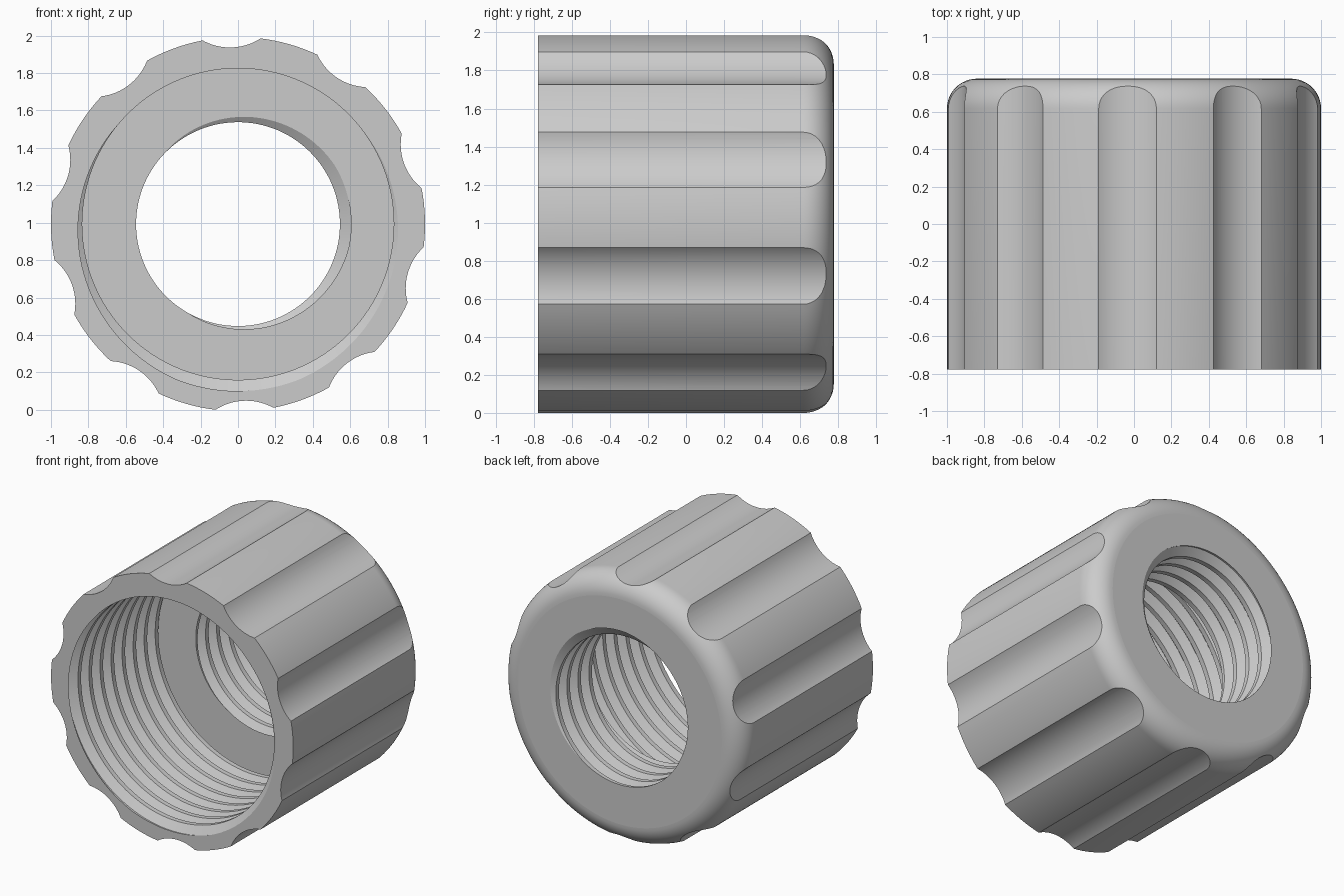
import bpy, bmesh, math
from mathutils import Matrix, Vector

if "Cube" in bpy.data.objects:
    bpy.data.objects.remove(bpy.data.objects["Cube"], do_unlink=True)

HALF = 0.777        # half the length along y
CZ = 0.9925         # height of the axis
SHOULDER = 0.28     # step between the wide and narrow bores
PITCH = 0.13
ALONG_Y = Matrix.Translation((0, 0, CZ)) @ Matrix.Rotation(-math.pi / 2, 4, 'X')


def make_object(name, bm):
    bmesh.ops.recalc_face_normals(bm, faces=bm.faces[:])
    mesh = bpy.data.meshes.new(name)
    bm.to_mesh(mesh)
    bm.free()
    obj = bpy.data.objects.new(name, mesh)
    bpy.context.collection.objects.link(obj)
    return obj


def make_body():
    """Solid cylinder with a rounded back rim."""
    bm = bmesh.new()
    bmesh.ops.create_cone(bm, cap_ends=True, segments=160, radius1=1, radius2=1,
                          depth=2 * HALF, matrix=ALONG_Y)
    rim = [e for e in bm.edges if all(v.co.y > 0 for v in e.verts)]
    bmesh.ops.bevel(bm, geom=rim, offset=0.16, segments=12, profile=0.5, affect='EDGES')
    return make_object("fluted_threaded_collar", bm)


def make_flutes():
    """Ten rods that carve the grip flutes."""
    bm = bmesh.new()
    for k in range(10):
        a = math.radians(20 + 36 * k)
        place = Matrix.Translation((1.245 * math.cos(a), 0, 1.245 * math.sin(a)))
        bmesh.ops.create_cone(bm, cap_ends=True, segments=96, radius1=0.3, radius2=0.3,
                              depth=2, matrix=place @ ALONG_Y)
    return make_object("flute_cutter", bm)


def make_thread(name, crest, root, start, end, y_ref, angle):
    """Right-handed threaded plug; the groove bottom meets y_ref at the given angle."""
    cols = 120
    profile = [(-0.06, root), (0.06, root), (0.36, crest), (0.64, crest)]
    first = math.floor((start - y_ref) / PITCH) - 2
    last = math.ceil((end - y_ref) / PITCH) + 3
    rows = [(y_ref + (k + f) * PITCH, r) for k in range(first, last) for f, r in profile]
    bm = bmesh.new()
    grid = []
    for i in range(cols):
        turn = i / cols
        t = math.radians(angle) + turn * math.tau
        grid.append([bm.verts.new((r * math.cos(t), y - PITCH * turn, CZ + r * math.sin(t)))
                     for y, r in rows])
    step = len(profile)
    for i in range(cols):
        # after a full turn the rows join those one pitch lower
        wrap = step if i == cols - 1 else 0
        nxt = grid[(i + 1) % cols]
        for j in range(wrap, len(rows) - 1):
            bm.faces.new((grid[i][j], grid[i][j + 1], nxt[j + 1 - wrap], nxt[j - wrap]))
    bmesh.ops.triangulate(bm, faces=bm.faces[:])
    # trim both ends flat and close them
    for y, normal in ((start, -1), (end, 1)):
        bmesh.ops.bisect_plane(bm, geom=bm.verts[:] + bm.edges[:] + bm.faces[:], dist=1e-6,
                               plane_co=Vector((0, y, 0)), plane_no=Vector((0, normal, 0)),
                               clear_outer=True)
    bmesh.ops.holes_fill(bm, edges=[e for e in bm.edges if e.is_boundary], sides=0)
    return make_object(name, bm)


# Carve the flutes and the two threaded bores
collar = make_body()
cutters = [
    make_flutes(),
    make_thread("wide_bore_cutter", 0.833, 0.893, -0.9, SHOULDER, -HALF, -90),
    make_thread("narrow_bore_cutter", 0.545, 0.605, 0.1, 0.9, SHOULDER, 10),
]
for cutter in cutters:
    cutter.hide_render = True
    mod = collar.modifiers.new(cutter.name, 'BOOLEAN')
    mod.operation = 'DIFFERENCE'
    mod.solver = 'EXACT'
    mod.object = cutter

bpy.context.view_layer.update()
result = bpy.data.meshes.new_from_object(
    collar.evaluated_get(bpy.context.evaluated_depsgraph_get()))
collar.modifiers.clear()
collar.data = result
for cutter in cutters:
    bpy.data.objects.remove(cutter, do_unlink=True)

# Colour
grey = bpy.data.materials.new("light_grey")
grey.use_nodes = True
colour = (0.6, 0.6, 0.6, 1)
grey.diffuse_color = colour
grey.node_tree.nodes["Principled BSDF"].inputs["Base Color"].default_value = colour
collar.data.materials.clear()
collar.data.materials.append(grey)

# Smooth the curved walls, keep the end faces and shoulder flat
bpy.ops.object.select_all(action='DESELECT')
collar.select_set(True)
bpy.context.view_layer.objects.active = collar
bpy.ops.object.shade_smooth_by_angle(angle=math.radians(30))
for poly in collar.data.polygons:
    if abs(poly.normal.y) > 0.9995:
        poly.use_smooth = False
